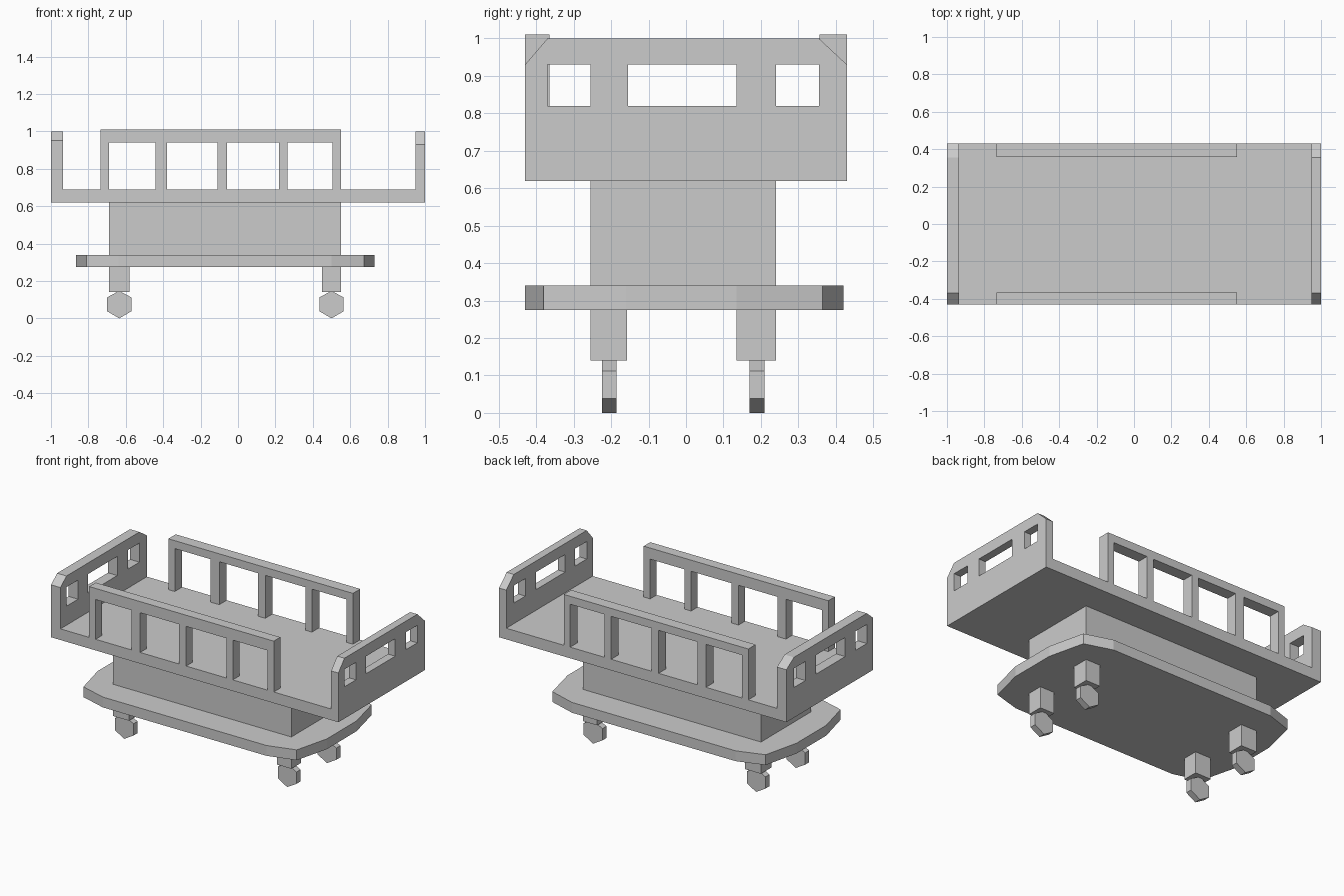
import bpy
from mathutils import Matrix

if "Cube" in bpy.data.objects:
    bpy.data.objects.remove(bpy.data.objects["Cube"])

# Columns: where profile u, profile v and the extrusion direction point
AXES = {
    "x": Matrix(((0, 0, 1), (1, 0, 0), (0, 1, 0))),   # profile (y, z)
    "y": Matrix(((1, 0, 0), (0, 0, -1), (0, 1, 0))),  # profile (x, z)
    "z": Matrix.Identity(3),                          # profile (x, y)
}


def rect(u0, u1, v0, v1):
    return [(u0, v0), (u1, v0), (u1, v1), (u0, v1)]


def prism(name, axis, lo, hi, outline, holes=()):
    """Extrude a flat outline (with optional holes) from lo to hi along an axis."""
    curve = bpy.data.curves.new(name, "CURVE")
    curve.dimensions = "2D"
    curve.fill_mode = "BOTH"
    curve.extrude = (hi - lo) / 2
    for loop in (outline, *holes):
        spline = curve.splines.new("POLY")
        spline.points.add(len(loop) - 1)
        for point, (u, v) in zip(spline.points, loop):
            point.co = (u, v, 0, 1)
        spline.use_cyclic_u = True
    temp = bpy.data.objects.new(name + "_profile", curve)
    bpy.context.collection.objects.link(temp)
    bpy.context.view_layer.update()
    graph = bpy.context.evaluated_depsgraph_get()
    mesh = bpy.data.meshes.new_from_object(temp.evaluated_get(graph))
    bpy.data.objects.remove(temp)
    matrix = AXES[axis].to_4x4()
    matrix["xyz".index(axis)][3] = (lo + hi) / 2
    mesh.transform(matrix)
    mesh.shade_flat()
    mesh.name = name
    obj = bpy.data.objects.new(name, mesh)
    bpy.context.collection.objects.link(obj)
    return obj


# Bed deck
prism("deck", "z", 0.62, 0.69, rect(-1, 1, -0.43, 0.43))

# Head and foot boards: chamfered panels with three windows
for name, x0, x1, shoulder, sill in (("head_board", -1, -0.935, 0.95, 0.81),
                                     ("foot_board", 0.95, 1, 0.93, 0.82)):
    outline = [(-0.43, 0.69), (0.43, 0.69), (0.43, shoulder),
               (0.355, 1), (-0.37, 1), (-0.43, shoulder)]
    windows = [rect(a, b, sill, 0.93)
               for a, b in ((-0.37, -0.255), (-0.155, 0.135), (0.24, 0.355))]
    prism(name, "x", x0, x1, outline, windows)

# Side rails: comb outline whose openings reach the deck
gaps = ((0.505, 0.265), (0.22, -0.06), (-0.11, -0.38), (-0.44, -0.69))
for name, y0, y1, top in (("front_rail", -0.43, -0.365, 0.94),
                          ("back_rail", 0.357, 0.43, 0.96)):
    outline = [(-0.735, 0.69), (-0.735, 1.01), (0.55, 1.01), (0.55, 0.69)]
    for a, b in gaps:
        outline += [(a, 0.69), (a, top), (b, top), (b, 0.69)]
    prism(name, "y", y0, y1, outline)

# Pedestal under the deck
prism("pedestal", "z", 0.34, 0.62, rect(-0.69, 0.55, -0.255, 0.24))

# Base plate with faceted, rounded ends
prism("base_plate", "z", 0.275, 0.34, [
    (-0.64, -0.43), (0.50, -0.43), (0.675, -0.38), (0.73, -0.16),
    (0.73, 0.135), (0.675, 0.365), (0.50, 0.42), (-0.64, 0.42),
    (-0.81, 0.365), (-0.865, 0.135), (-0.865, -0.16), (-0.81, -0.38)])

# Four casters: square leg and six-sided wheel
for end, x0, x1 in (("head", -0.69, -0.58), ("foot", 0.45, 0.55)):
    for side, y0, y1, w0, w1 in (("front", -0.255, -0.157, -0.225, -0.185),
                                 ("back", 0.135, 0.24, 0.17, 0.21)):
        prism(f"{end}_{side}_leg", "z", 0.14, 0.275, rect(x0, x1, y0, y1))
        c = (x0 + x1) / 2
        prism(f"{end}_{side}_wheel", "y", w0, w1, [
            (c, 0), (c + 0.065, 0.038), (c + 0.065, 0.112),
            (c, 0.147), (c - 0.065, 0.112), (c - 0.065, 0.038)])
